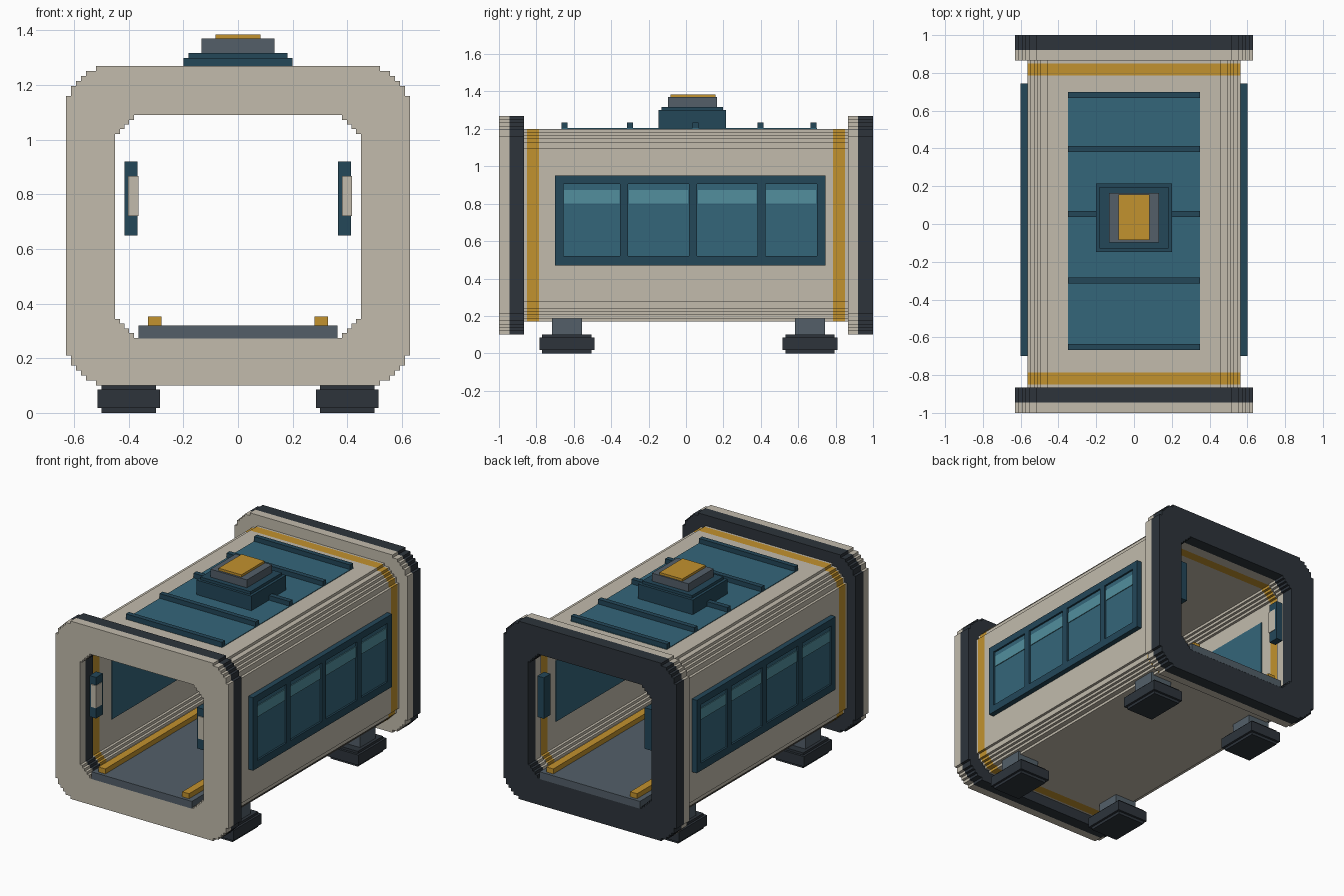
import bpy, bmesh, math
from mathutils import Matrix

cube = bpy.data.objects.get("Cube")
if cube:
    bpy.data.objects.remove(cube, do_unlink=True)


def material(name, rgb):
    lin = [((c / 255 + 0.055) / 1.055) ** 2.4 for c in rgb] + [1.0]
    m = bpy.data.materials.new(name)
    m.use_nodes = True
    m.diffuse_color = lin
    bsdf = next(n for n in m.node_tree.nodes if n.type == 'BSDF_PRINCIPLED')
    bsdf.inputs["Base Color"].default_value = lin
    bsdf.inputs["Roughness"].default_value = 0.7
    return m


BEIGE = material("warm beige", (194, 187, 172))
DARK = material("charcoal", (45, 52, 59))
GREY = material("slate grey", (83, 95, 105))
GOLD = material("gold", (194, 146, 46))
NAVY = material("deep teal", (35, 71, 89))
GLASS = material("teal glass", (52, 102, 122))
SHINE = material("light teal", (82, 143, 158))


def link(name, mesh, mat):
    ob = bpy.data.objects.new(name, mesh)
    mesh.materials.clear()
    mesh.materials.append(mat)
    bpy.context.collection.objects.link(ob)
    return ob


def box(name, mat, x, y, z):
    """Box from (min, max) ranges."""
    bm = bmesh.new()
    bmesh.ops.create_cube(bm, size=1)
    for v in bm.verts:
        for i, (a, b) in enumerate((x, y, z)):
            v.co[i] = a if v.co[i] < 0 else b
    me = bpy.data.meshes.new(name)
    bm.to_mesh(me)
    bm.free()
    return link(name, me, mat)


def stepped_rect(half, z0, z1, r, n):
    """Rectangle outline whose round corners are cut in small square steps."""
    s = r / n
    quarter = [(0.0, r)]
    for k in range(n):
        v = round(math.sqrt(r * r - ((k + 0.5) * s) ** 2) / s) * s
        quarter += [(k * s, v), ((k + 1) * s, v)]
    quarter.append((r, 0.0))
    pts = []
    for sx, sz, flip in ((1, 1, 0), (1, -1, 1), (-1, -1, 0), (-1, 1, 1)):
        cz = z1 - r if sz > 0 else z0 + r
        for u, v in (reversed(quarter) if flip else quarter):
            p = (sx * (half - r + u), cz + sz * v)
            if not pts or math.dist(p, pts[-1]) > 1e-5:
                pts.append(p)
    return pts


def tube(name, mat, outer, inner, y0, y1):
    """Extrude the area between two outlines along y."""
    cu = bpy.data.curves.new(name, 'CURVE')
    cu.dimensions = '2D'
    cu.fill_mode = 'BOTH'
    cu.extrude = (y1 - y0) / 2
    for pts in (outer, inner):
        sp = cu.splines.new('POLY')
        sp.points.add(len(pts) - 1)
        for p, (a, b) in zip(sp.points, pts):
            p.co = (a, b, 0, 1)
        sp.use_cyclic_u = True
    tmp = bpy.data.objects.new(name, cu)
    me = bpy.data.meshes.new_from_object(tmp)
    bpy.data.objects.remove(tmp)
    bpy.data.curves.remove(cu)
    me.transform(Matrix.Translation((0, (y0 + y1) / 2, 0)) @ Matrix.Rotation(math.pi / 2, 4, 'X'))
    bm = bmesh.new()
    bm.from_mesh(me)
    bmesh.ops.remove_doubles(bm, verts=bm.verts, dist=1e-5)
    bmesh.ops.recalc_face_normals(bm, faces=bm.faces)
    for f in bm.faces:
        f.smooth = False
    bm.to_mesh(me)
    bm.free()
    me.name = name
    return link(name, me, mat)


# End collars: light layer in front, dark layer behind
collar_out = stepped_rect(0.63, 0.10, 1.27, 0.165, 9)
collar_in = stepped_rect(0.45, 0.275, 1.09, 0.12, 7)
for end, y in (("front", -1.0), ("back", 0.865)):
    tube(end + "_collar_light", BEIGE, collar_out, collar_in, y, y + 0.055)
    tube(end + "_collar_dark", DARK, collar_out, collar_in, y + 0.055, y + 0.135)

# Hull tube with a gold band near each end
hull_out = stepped_rect(0.565, 0.17, 1.20, 0.155, 9)
hull_in = stepped_rect(0.46, 0.275, 1.09, 0.12, 7)
cuts = (-0.865, -0.85, -0.785, 0.785, 0.85, 0.865)
for i, name in enumerate(("hull_front_lip", "front_gold_band", "hull_body",
                          "back_gold_band", "hull_back_lip")):
    tube(name, GOLD if i % 2 else BEIGE, hull_out, hull_in, cuts[i], cuts[i + 1])

# Floor and gold rails
box("floor", GREY, (-0.365, 0.365), (-1.001, 1.001), (0.272, 0.32))
for side, s in (("left", 1), ("right", -1)):
    box(side + "_floor_rail", GOLD, sorted((s * 0.28, s * 0.33)), (-0.98, 0.98), (0.32, 0.353))

# Side windows: frame bars, panes and shine strips
panes = ((-0.655, -0.352), (-0.31, 0.015), (0.06, 0.382), (0.425, 0.70))
bars = (-0.70, *[v for p in panes for v in p], 0.745)
for side, s in (("left", 1), ("right", -1)):
    def xr(a, b):
        return sorted((s * a, s * b))
    box(side + "_window_frame_bottom", NAVY, xr(0.56, 0.60), (-0.70, 0.745), (0.47, 0.52))
    box(side + "_window_frame_top", NAVY, xr(0.56, 0.60), (-0.70, 0.745), (0.905, 0.95))
    for i in range(5):
        box(f"{side}_window_post_{i + 1}", NAVY, xr(0.56, 0.60),
            (bars[2 * i], bars[2 * i + 1]), (0.52, 0.905))
    for i, (a, b) in enumerate(panes):
        box(f"{side}_pane_{i + 1}", GLASS, xr(0.56, 0.588), (a, b), (0.52, 0.905))
        box(f"{side}_pane_shine_{i + 1}", SHINE, xr(0.587, 0.593), (a + 0.004, b - 0.004), (0.80, 0.872))
    box(side + "_inner_window", GLASS, xr(0.455, 0.47), (-0.66, 0.70), (0.51, 0.91))

# Roof panel and ribs
box("roof_panel", GLASS, (-0.35, 0.35), (-0.66, 0.70), (1.19, 1.204))
for i, y in enumerate((-0.65, -0.30, 0.052, 0.398, 0.682)):
    box(f"roof_rib_{i + 1}", NAVY, (-0.35, 0.35), (y - 0.016, y + 0.016), (1.20, 1.235))

# Roof hatch in tiers
box("hatch_base", NAVY, (-0.20, 0.20), (-0.147, 0.215), (1.20, 1.30))
box("hatch_step", NAVY, (-0.182, 0.182), (-0.13, 0.197), (1.30, 1.318))
box("hatch_block", GREY, (-0.133, 0.133), (-0.097, 0.165), (1.318, 1.37))
box("hatch_cap", GOLD, (-0.083, 0.083), (-0.084, 0.157), (1.37, 1.385))

# Control boxes inside both doorways, with a light insert on one corner
for end, y in (("front", -0.95), ("back", 0.885)):
    for side, x in (("left", 0.366), ("right", -0.416)):
        box(f"{end}_{side}_control_box", NAVY, (x, x + 0.048), (y, y + 0.07), (0.65, 0.92))
        box(f"{end}_{side}_control_insert", BEIGE, (x + 0.014, x + 0.051),
            (y - 0.006, y + 0.055), (0.72, 0.868))

# Four legs with stepped pads
for end, y in (("front", -0.637), ("back", 0.663)):
    for side, x in (("left", 0.40), ("right", -0.40)):
        n = f"{end}_{side}_"
        box(n + "leg", GREY, (x - 0.08, x + 0.08), (y - 0.08, y + 0.08), (0.09, 0.20))
        box(n + "pad_core", DARK, (x - 0.10, x + 0.10), (y - 0.132, y + 0.132), (0.0, 0.10))
        box(n + "pad_rim", DARK, (x - 0.115, x + 0.115), (y - 0.147, y + 0.147), (0.018, 0.085))
